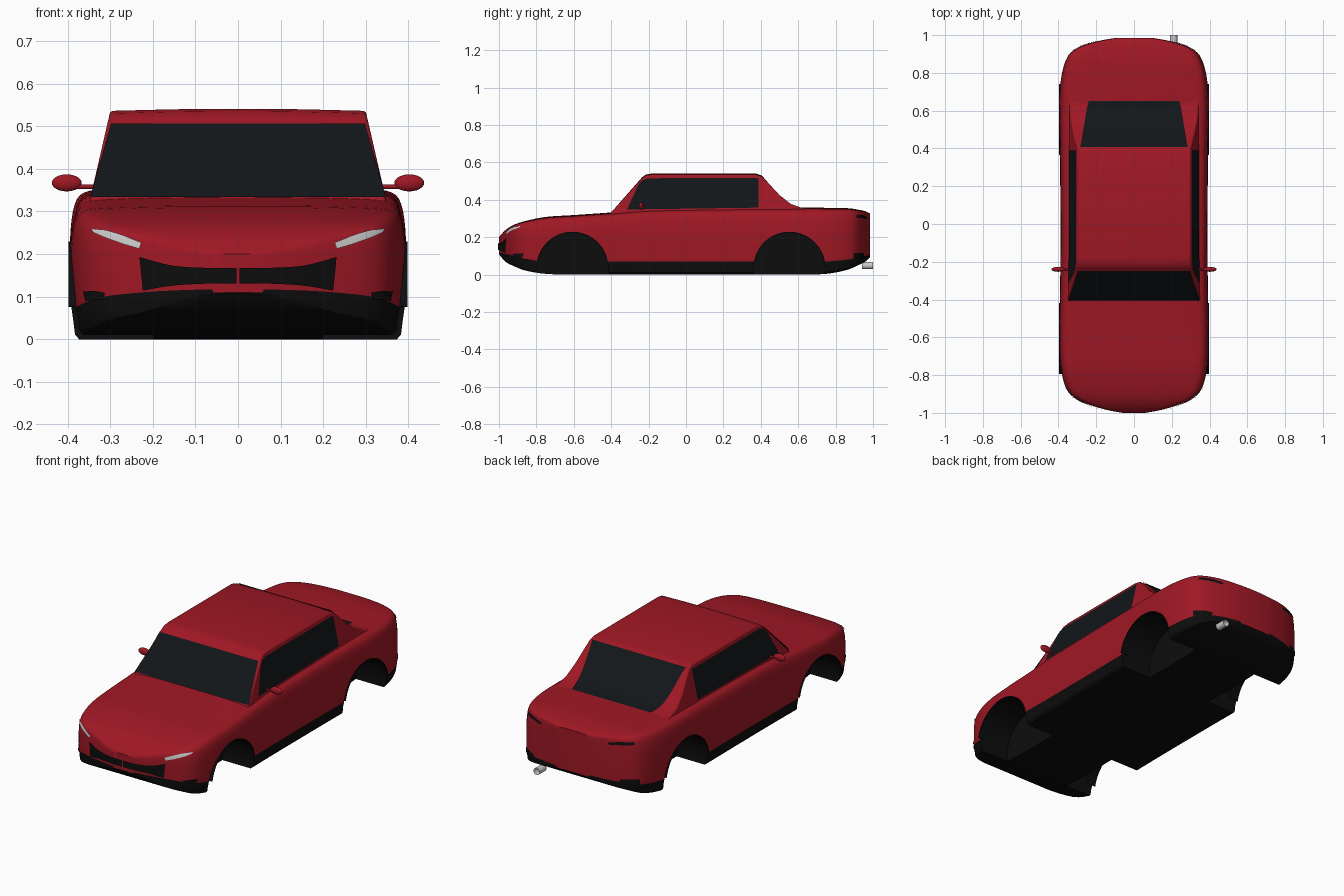
import bpy, bmesh, math
from mathutils import Vector
from mathutils.bvhtree import BVHTree

if "Cube" in bpy.data.objects:
    bpy.data.objects.remove(bpy.data.objects["Cube"], do_unlink=True)


def material(name, rgb, rough=0.5):
    m = bpy.data.materials.new(name)
    m.use_nodes = True
    m.diffuse_color = (*rgb, 1)
    node = m.node_tree.nodes["Principled BSDF"]
    node.inputs["Base Color"].default_value = (*rgb, 1)
    node.inputs["Roughness"].default_value = rough
    return m


RED = material("red_paint", (0.35, 0.009, 0.018))
BLACK = material("black_trim", (0.004, 0.004, 0.004))
GLASS = material("dark_glass", (0.006, 0.008, 0.01), 0.2)
LAMP = material("lamp", (0.8, 0.8, 0.8))
SIDES = (("left", 1), ("right", -1))


def finish(bm, name, *mats):
    """Turn a bmesh into a smooth shaded object with the given materials."""
    mesh = bpy.data.meshes.new(name)
    bmesh.ops.recalc_face_normals(bm, faces=bm.faces)
    bm.to_mesh(mesh)
    bm.free()
    for m in mats:
        mesh.materials.append(m)
    ob = bpy.data.objects.new(name, mesh)
    bpy.context.collection.objects.link(ob)
    smooth(ob)
    return ob


def smooth(ob):
    bpy.ops.object.select_all(action="DESELECT")
    ob.select_set(True)
    bpy.context.view_layer.objects.active = ob
    bpy.ops.object.shade_smooth_by_angle(angle=math.radians(35))


def spline(points, steps):
    """Catmull-Rom curve through points of any dimension."""
    pts = [points[0], *points, points[-1]]
    out = []
    for a, b, c, d in zip(pts, pts[1:], pts[2:], pts[3:]):
        for i in range(steps):
            t = i / steps
            out.append([q + 0.5 * t * (r - p + t * (2 * p - 5 * q + 4 * r - s
                        + t * (3 * (q - r) + s - p)))
                        for p, q, r, s in zip(a, b, c, d)])
    return out + [list(points[-1])]


# Body stations: y, half width, underside, trim line, top
STATIONS = [
    (-1.0, .06, .11, .117, .20), (-.985, .14, .09, .115, .218),
    (-.96, .225, .065, .11, .242), (-.92, .315, .045, .1, .266),
    (-.86, .362, .022, .085, .286), (-.75, .386, .004, .07, .308),
    (-.6, .393, 0, .07, .318), (-.4, .39, 0, .07, .332),
    (-.2, .388, 0, .07, .347), (.1, .388, 0, .07, .353),
    (.4, .39, 0, .07, .356), (.6, .393, 0, .07, .357),
    (.75, .387, .004, .07, .357), (.86, .362, .025, .08, .355),
    (.92, .318, .05, .09, .347), (.96, .225, .07, .1, .338),
    (.985, .1, .095, .105, .325)]
# Section above the trim line: fraction of width, fraction of height
UPPER = spline([(1, 0), (1.005, .35), (1, .65), (.975, .86),
                (.92, .955), (.78, .985), (.4, 1), (0, 1)], 3)
LOWER = [(0, 0), (.5, 0), (.955, 0), (.98, .15), (.99, .6)]


def section(y, w, low, trim, top):
    half = [(u * w, low + v * (trim - low)) for u, v in LOWER]
    half += [(u * w, trim + v * (top - trim)) for u, v in UPPER]
    ring = half + [(-x, z) for x, z in half[-2:0:-1]]
    return [(x, y, z) for x, z in ring]


bm = bmesh.new()
rings = [[bm.verts.new(p) for p in section(*s)] for s in spline(STATIONS, 4)]
count, low_rows = len(rings[0]), len(LOWER)
for a, b in zip(rings, rings[1:]):
    for i in range(count):
        j = (i + 1) % count
        f = bm.faces.new((a[i], a[j], b[j], b[i]))
        f.material_index = int(i < low_rows or i >= count - low_rows)
for ring in (rings[0], rings[-1]):
    bm.faces.new(ring)
bmesh.ops.recalc_face_normals(bm, faces=bm.faces)
bm.normal_update()
tree = BVHTree.FromBMesh(bm)
body = finish(bm, "body", RED, BLACK)


def cut_well(cy, side):
    """Cut one round wheel well, using the first solver that opens it."""
    bm = bmesh.new()
    bmesh.ops.create_cone(bm, cap_ends=True, segments=48, radius1=.19,
                          radius2=.19, depth=.3)
    for v in bm.verts:
        v.co = Vector((v.co.z + side * .35, v.co.x + cy, v.co.y + .037))
    for f in bm.faces:
        f.material_index = 1
    cutter = finish(bm, "well_cutter", RED, BLACK)
    cutter.hide_render = True
    mod = body.modifiers.new("well", "BOOLEAN")
    mod.operation, mod.object = "DIFFERENCE", cutter
    for solver in ("MANIFOLD", "EXACT", "FLOAT"):
        mod.solver = solver
        bpy.context.view_layer.update()
        found, hit, *_ = body.ray_cast(Vector((side, cy + .013, .141)), Vector((-side, 0, 0)))
        if found and abs(hit.x) < .3:
            break
    bpy.context.view_layer.objects.active = body
    bpy.ops.object.modifier_apply(modifier=mod.name)
    bpy.data.objects.remove(cutter, do_unlink=True)


# Wheel wells, each with a dark lip standing slightly proud
for place, cy in (("front", -.607), ("rear", .553)):
    for side_name, side in SIDES:
        cut_well(cy, side)
        bm = bmesh.new()
        loops = []
        for i in range(33):
            a = math.radians(12 + 156 * i / 32)
            loops.append([bm.verts.new((side * x, cy + r * math.cos(a), .037 + r * math.sin(a)))
                          for x, r in ((.34, .187), (.398, .187), (.398, .192), (.34, .192))])
        for a, b in zip(loops, loops[1:]):
            for k in range(4):
                n = (k + 1) % 4
                bm.faces.new((a[k], a[n], b[n], b[k]))
        for loop in (loops[0], loops[-1]):
            bm.faces.new(loop)
        finish(bm, f"{place}_{side_name}_arch_lip", BLACK)
smooth(body)

# Cabin: side profile extruded with sides that lean inwards
PROFILE = [(-.42, .31), (-.235, .515), (-.215, .53), (-.18, .536), (.37, .536),
           (.405, .525), (.44, .49), (.5, .425), (.56, .378), (.61, .36),
           (.66, .35), (.66, .30)]


def cabin_width(z):
    return .347 - (z - .33) * .23


bm = bmesh.new()
cols = [[bm.verts.new((u * cabin_width(z), y, z + (.005 * (1 - u * u) if z > .5 else 0)))
         for u in (-1, -.5, 0, .5, 1)] for y, z in PROFILE]
for a, b in zip(cols, cols[1:] + cols[:1]):
    for i in range(4):
        bm.faces.new((a[i], a[i + 1], b[i + 1], b[i]))
for k in (0, 4):
    bm.faces.new([c[k] for c in cols])
cabin = finish(bm, "cabin", RED)
bev = cabin.modifiers.new("soft_edges", "BEVEL")
bev.width, bev.segments, bev.angle_limit = .006, 2, math.radians(50)


def panel(name, rows, mat):
    """Thin sheet through a grid of points."""
    bm = bmesh.new()
    grid = [[bm.verts.new(p) for p in row] for row in rows]
    for a, b in zip(grid, grid[1:]):
        for i in range(len(a) - 1):
            bm.faces.new((a[i], a[i + 1], b[i + 1], b[i]))
    return finish(bm, name, mat)


# Windows
panel("windshield", [[(u * w, y, z) for u in (-1, 0, 1)]
                     for w, y, z in ((.347, -.404, .334), (.298, -.249, .506))], GLASS)
rear = [(.408, .529), (.444, .494), (.504, .429), (.563, .382), (.612, .366), (.65, .36)]
panel("rear_window", [[(u * (.285 - .045 * i / 5), y, z) for u in (-1, 0, 1)]
                      for i, (y, z) in enumerate(rear)], GLASS)
for side_name, side in SIDES:
    panel(f"{side_name}_side_window",
          [[(side * (cabin_width(z) + .003), y, z) for y, z in pair] for pair in (
              ((-.315, .348), (.388, .358)), ((-.255, .48), (.388, .48)),
              ((-.235, .503), (.388, .51)), ((-.205, .515), (.383, .516)))], GLASS)


def drape(name, top, bottom, end, mat, lift=.004):
    """Panel laid on the body; edges are (x, z) lines seen along y."""
    rows = []
    top, bottom = spline(top, 5), spline(bottom, 5)
    for r in range(8):
        row = []
        for (x0, z0), (x1, z1) in zip(top, bottom):
            x, z = x0 + (x1 - x0) * r / 7, z0 + (z1 - z0) * r / 7
            hit, normal, *_ = tree.ray_cast(Vector((x, end * 2, z)), Vector((0, -end, 0)))
            row.append(hit + normal * lift)
        rows.append(row)
    return panel(name, rows, mat)


for side_name, s in SIDES:
    def flip(pts):
        return [(s * x, z) for x, z in pts]

    # Grille half, lamps and corner vents
    drape(f"{side_name}_grille", flip([(.003, .167), (.09, .168), (.16, .174), (.23, .193)]),
          flip([(.003, .131), (.09, .13), (.16, .125), (.222, .114)]), -1, BLACK)
    drape(f"{side_name}_headlight", flip([(.225, .226), (.27, .243), (.31, .254), (.342, .258)]),
          flip([(.23, .212), (.27, .224), (.31, .238), (.337, .25)]), -1, LAMP, .005)
    drape(f"{side_name}_front_vent", flip([(.31, .109), (.335, .113), (.36, .112)]),
          flip([(.315, .092), (.335, .092), (.355, .09)]), -1, BLACK)
    drape(f"{side_name}_tail_light", flip([(.2, .306), (.26, .316), (.32, .318)]),
          flip([(.205, .295), (.26, .3), (.325, .304)]), 1, BLACK)
    drape(f"{side_name}_rear_vent", flip([(.26, .112), (.3, .116), (.345, .115)]),
          flip([(.265, .09), (.3, .088), (.345, .085)]), 1, BLACK)

    # Door mirror: a rounded shell on a thin arm
    bm = bmesh.new()
    bmesh.ops.create_uvsphere(bm, u_segments=24, v_segments=12, radius=1)
    for v in bm.verts:
        v.co = Vector((s * .402 + v.co.x * .035, -.24 + v.co.y * .013, .367 + v.co.z * .02))
    finish(bm, f"{side_name}_mirror", RED)
    bm = bmesh.new()
    bmesh.ops.create_cone(bm, cap_ends=True, segments=12, radius1=.005, radius2=.005, depth=.07)
    for v in bm.verts:
        v.co = Vector((s * .355 + v.co.z, -.24 + v.co.x, .358 + v.co.y))
    finish(bm, f"{side_name}_mirror_arm", RED)

# Exhaust pipe with an open end
bm = bmesh.new()
bmesh.ops.create_cone(bm, cap_ends=True, segments=24, radius1=.019, radius2=.019, depth=.06)
for v in bm.verts:
    v.co = Vector((.21 + v.co.x, .97 + v.co.z, .048 + v.co.y))
tip = max(bm.faces, key=lambda f: f.calc_center_median().y)
bmesh.ops.inset_region(bm, faces=[tip], thickness=.004)
bmesh.ops.translate(bm, verts=tip.verts, vec=(0, -.04, 0))
finish(bm, "exhaust_pipe", LAMP)
